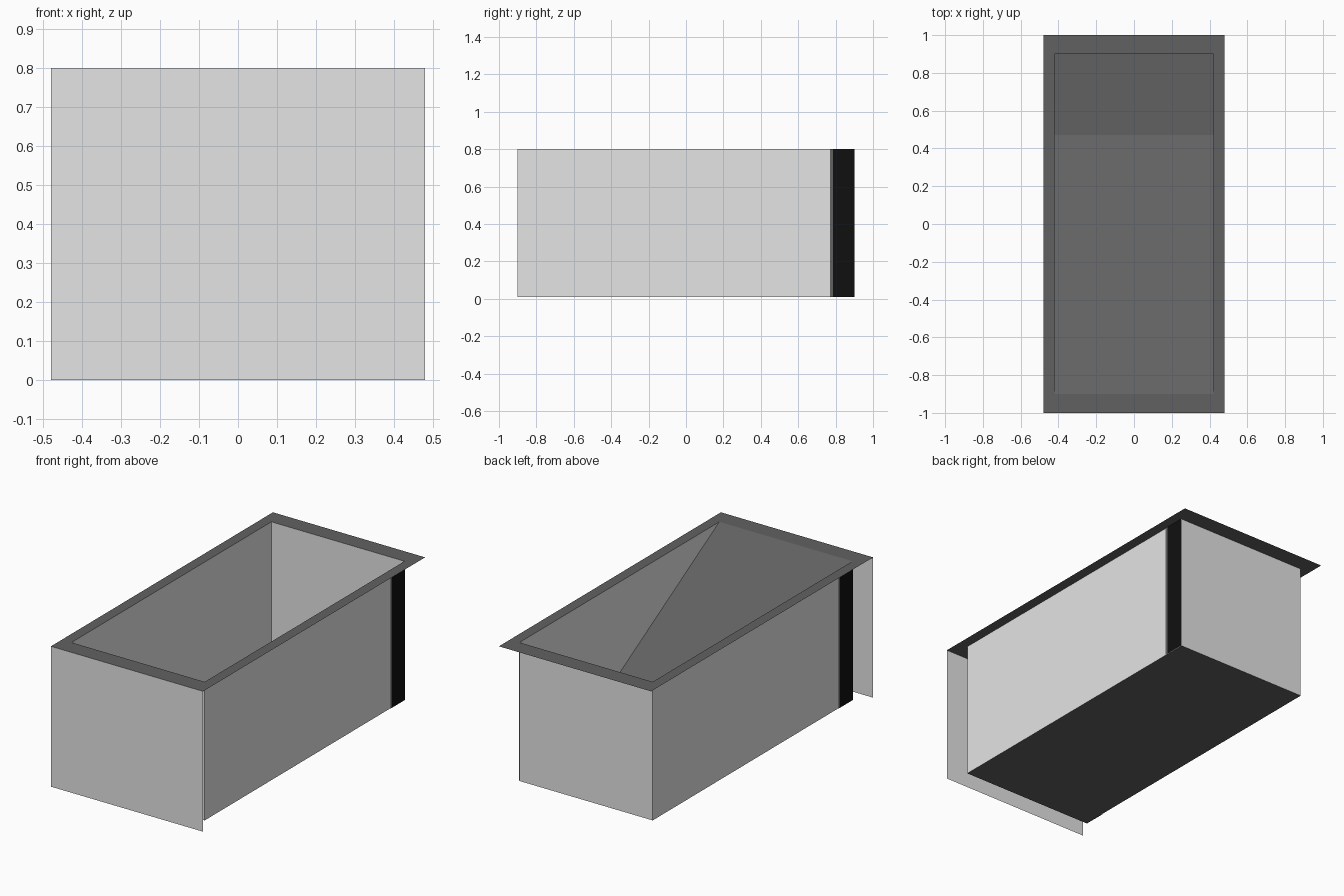
import bpy

if "Cube" in bpy.data.objects:
    bpy.data.objects.remove(bpy.data.objects["Cube"])


def material(name, v):
    m = bpy.data.materials.new(name)
    m.diffuse_color = (v, v, v, 1)
    m.use_nodes = True
    m.node_tree.nodes["Principled BSDF"].inputs["Base Color"].default_value = m.diffuse_color
    return m


LIGHT = material("light grey", 0.78)
DARK = material("dark grey", 0.12)
BLACK = material("black", 0.005)

HX, HY = 0.42, 0.90        # tub half sizes
RX, RY = 0.48, 1.00        # rim half sizes
Z0, Z1 = 0.01, 0.80        # tub floor and rim heights
SLOPE_Y = 0.47             # where the ramp meets the floor


def mesh(name, verts, faces, mat):
    me = bpy.data.meshes.new(name)
    me.from_pydata(verts, [], faces)
    me.materials.append(mat)
    me.update()
    ob = bpy.data.objects.new(name, me)
    bpy.context.collection.objects.link(ob)
    return ob


def ring(hx, hy, z):
    return [(-hx, -hy, z), (hx, -hy, z), (hx, hy, z), (-hx, hy, z)]


def band(name, a, b, mat):
    # four quads joining two rectangles
    faces = [(i, (i + 1) % 4, (i + 1) % 4 + 4, i + 4) for i in range(4)]
    return mesh(name, a + b, faces, mat)


# thin sheet walls and flat rim
band("tub_walls", ring(HX, HY, Z0), ring(HX, HY, Z1), LIGHT)
band("rim", ring(RX, RY, Z1), ring(HX, HY, Z1), DARK)

# floor and sloping ramp inside
mesh("floor", [(-HX, -HY, Z0), (HX, -HY, Z0), (HX, SLOPE_Y, Z0),
               (-HX, SLOPE_Y, Z0), (HX, HY, Z0), (-HX, HY, Z0)],
     [(0, 1, 2, 3), (3, 2, 4, 5)], DARK)
mesh("ramp", [(-HX, -HY, Z1), (HX, -HY, Z1), (HX, SLOPE_Y, Z0),
              (-HX, SLOPE_Y, Z0)], [(0, 1, 2, 3)], DARK)

# front apron panel hanging from the rim
mesh("front_panel", [(-RX, -RY, 0), (RX, -RY, 0), (RX, -RY, Z1),
                     (-RX, -RY, Z1)], [(0, 1, 2, 3)], LIGHT)

# painted strips at opposite corners of the long sides
for side, s in (("right", 1), ("left", -1)):
    for part, y0, y1, mat in (("strip", 0.785, HY, BLACK),
                              ("strip_edge", 0.77, 0.785, DARK)):
        x = s * (HX + 0.003)
        mesh(side + "_" + part, [(x, s * y0, Z0), (x, s * y1, Z0),
                                 (x, s * y1, Z1), (x, s * y0, Z1)],
             [(0, 1, 2, 3)], mat)
